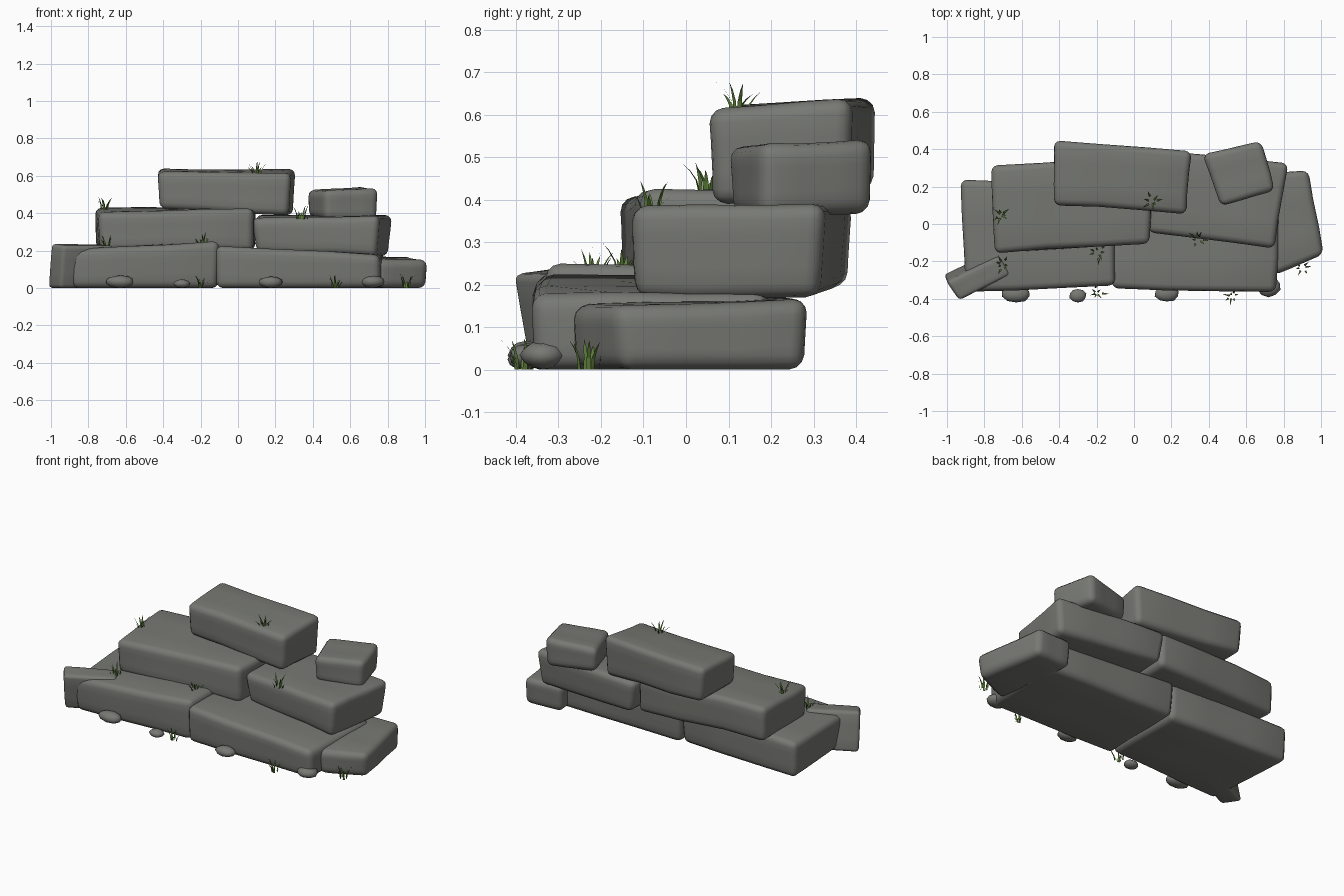
import bpy, bmesh, math, random
from mathutils import Vector, noise

if "Cube" in bpy.data.objects:
    bpy.data.objects.remove(bpy.data.objects["Cube"])

random.seed(4)


def material(name, rgb):
    m = bpy.data.materials.new(name)
    m.diffuse_color = (*rgb, 1)
    m.use_nodes = True
    m.node_tree.nodes["Principled BSDF"].inputs["Base Color"].default_value = m.diffuse_color
    return m


rock = material("dark_stone", (.185, .19, .172))
green = material("grass_green", (.11, .21, .04))


def finish(name, bm, mat):
    mesh = bpy.data.meshes.new(name)
    bmesh.ops.recalc_face_normals(bm, faces=bm.faces)
    bm.to_mesh(mesh)
    bm.free()
    ob = bpy.data.objects.new(name, mesh)
    bpy.context.collection.objects.link(ob)
    mesh.materials.append(mat)
    return ob


def smooth(ob):
    for p in ob.data.polygons:
        p.use_smooth = True


def stone(name, corners, inset=0.02, bevel=0.035, wobble=0.012, lean=(0, 0)):
    """Rounded slab; each corner is (x, y, bottom z, top z), counter-clockwise."""
    bm = bmesh.new()
    c = sum((Vector(k[:2]) for k in corners), Vector((0, 0))) / 4
    low, top = [], []
    for x, y, zb, zt in corners:
        d = (c - Vector((x, y))).normalized() * inset + Vector(lean)
        low.append(bm.verts.new((x + d.x, y + d.y, zb)))
        top.append(bm.verts.new((x, y, zt)))
    bm.faces.new(low[::-1])
    bm.faces.new(top)
    for i in range(4):
        j = (i + 1) % 4
        bm.faces.new((low[i], low[j], top[j], top[i]))
    bmesh.ops.subdivide_edges(bm, edges=bm.edges[:], cuts=2, use_grid_fill=True)
    for v in bm.verts:
        n = noise.noise_vector(v.co * 3.5) * wobble
        if v.co.z < 0.01:
            n.z = 0
        v.co += n
    ob = finish(name, bm, rock)
    b = ob.modifiers.new("worn_edges", "BEVEL")
    b.width, b.segments = bevel, 3
    b.limit_method, b.angle_limit = "ANGLE", math.radians(45)
    smooth(ob)


# Bottom course
stone("bottom_left_slab", [(-.895, -.36, 0, .205), (-.105, -.33, 0, .25),
                           (-.10, .20, 0, .24), (-.93, .24, 0, .225)], .01)
stone("bottom_right_slab", [(-.125, -.345, 0, .225), (.76, -.365, 0, .178),
                            (.79, .20, 0, .18), (-.11, .22, 0, .22)], .01)
stone("right_end_block", [(.74, -.275, 0, .155), (1.01, -.165, 0, .15),
                          (.935, .29, 0, .165), (.68, .28, 0, .165)], .01)
stone("left_end_block", [(-.93, -.41, 0, .225), (-.66, -.27, 0, .225),
                         (-.72, -.17, 0, .235), (-1.0, -.31, 0, .238)], 0, .02, .005, (-.02, .04))

# Middle course
stone("middle_left_slab", [(-.745, -.155, .205, .41), (.09, -.105, .20, .422),
                           (.10, .36, .205, .42), (-.77, .315, .215, .435)], .01)
stone("middle_right_slab", [(.075, -.045, .195, .37), (.755, -.135, .165, .39),
                            (.83, .325, .165, .39), (.10, .40, .20, .39)], .025)

# Top course
stone("top_slab", [(-.425, .105, .42, .622), (.28, .055, .385, .615),
                   (.31, .39, .385, .632), (-.425, .445, .42, .637)], .01)
stone("top_right_block", [(.46, .09, .37, .525), (.76, .17, .36, .538),
                          (.68, .45, .36, .545), (.365, .375, .375, .52)], .01)

# Pebbles along the foot of the front
for i, (x, y, rx, ry, h) in enumerate([(-.63, -.375, .078, .045, .068), (-.30, -.383, .045, .037, .047),
                                       (.175, -.373, .064, .044, .062), (.72, -.335, .064, .055, .068)]):
    bm = bmesh.new()
    bmesh.ops.create_icosphere(bm, subdivisions=2, radius=1)
    for v in bm.verts:
        n = 1 + .1 * noise.noise(v.co * 1.5 + Vector((i * 5, 0, 0)))
        v.co = Vector((x + v.co.x * rx * n, y + v.co.y * ry * n, max(0, h / 2 + v.co.z * h / 2)))
    smooth(finish(f"pebble_{i + 1}", bm, rock))

# Grass tufts of curved tapering blades
tufts = [(-.71, .05, .42), (-.70, -.22, .21), (-.19, -.15, .225), (-.20, -.37, 0),
         (.34, -.08, .37), (.10, .12, .605), (.52, -.385, 0), (.90, -.23, 0)]
for i, (x, y, z) in enumerate(tufts):
    bm = bmesh.new()
    for k in range(7):
        a = k * math.tau / 7 + random.uniform(-.3, .3)
        out = Vector((math.cos(a), math.sin(a), 0))
        side = Vector((-out.y, out.x, 0))
        base = Vector((x, y, z)) + out * random.uniform(.005, .03)
        h, bend = random.uniform(.035, .075), random.uniform(.015, .045)
        rows = []
        for t, w in ((0, .006), (.4, .005), (.75, .003)):
            p = base + out * bend * t * t + Vector((0, 0, h * t))
            rows.append([bm.verts.new(p - side * w), bm.verts.new(p + side * w)])
        tip = bm.verts.new(base + out * bend + Vector((0, 0, h)))
        for r, s in zip(rows, rows[1:]):
            bm.faces.new((r[0], r[1], s[1], s[0]))
        bm.faces.new((rows[-1][0], rows[-1][1], tip))
    finish(f"grass_tuft_{i + 1}", bm, green)
